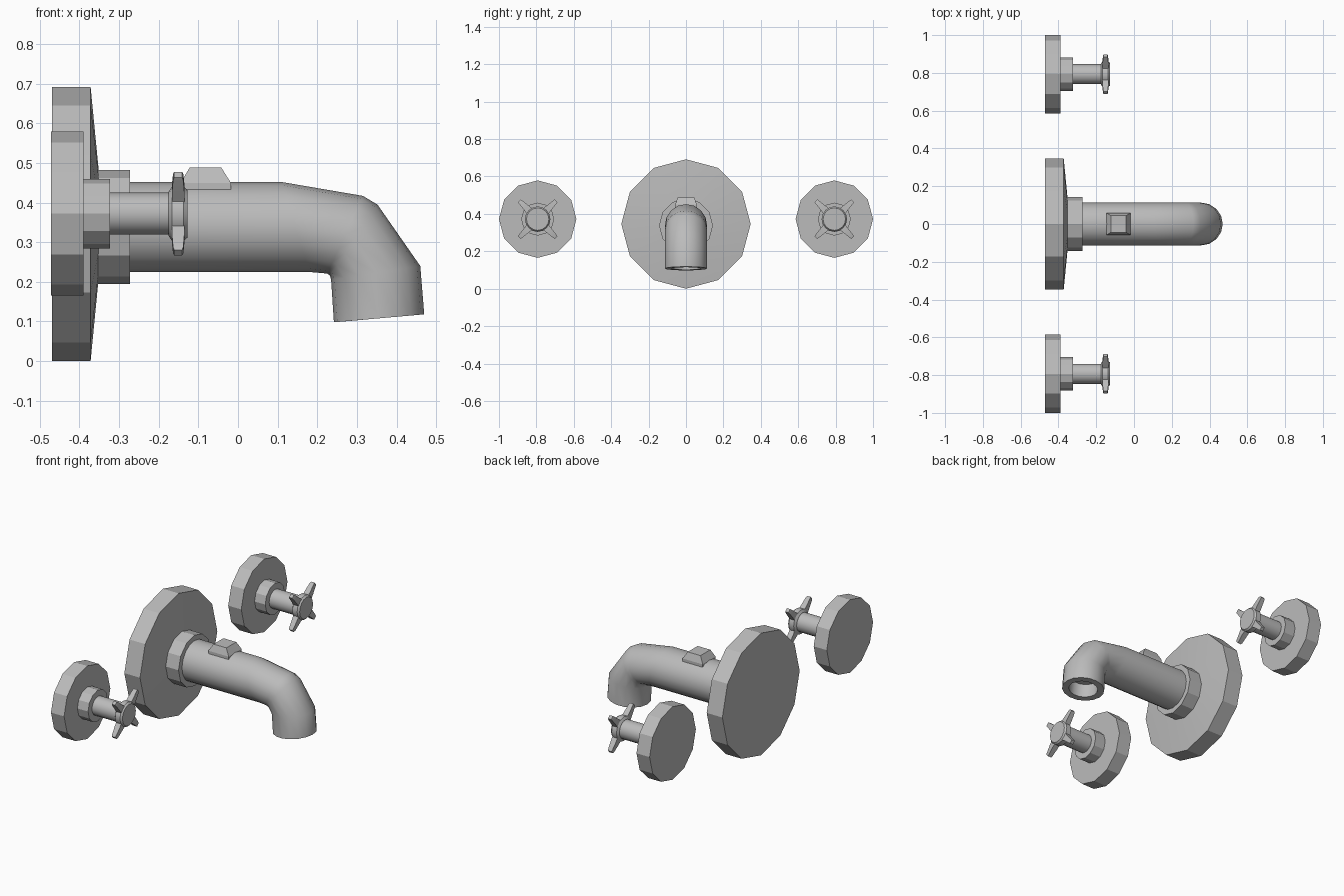
import bpy
import bmesh
from math import sin, cos, pi, radians
from mathutils import Vector, Matrix

cube = bpy.data.objects.get("Cube")
if cube:
    bpy.data.objects.remove(cube, do_unlink=True)

COLOUR = (0.5, 0.5, 0.5, 1)
metal = bpy.data.materials.new("grey metal")
metal.use_nodes = True
metal.diffuse_color = COLOUR
metal.node_tree.nodes["Principled BSDF"].inputs["Base Color"].default_value = COLOUR


def finish(name, bm, smooth):
    bmesh.ops.recalc_face_normals(bm, faces=bm.faces)
    mesh = bpy.data.meshes.new(name)
    bm.to_mesh(mesh)
    bm.free()
    mesh.materials.append(metal)
    obj = bpy.data.objects.new(name, mesh)
    bpy.context.collection.objects.link(obj)
    bpy.ops.object.select_all(action="DESELECT")
    obj.select_set(True)
    bpy.context.view_layer.objects.active = obj
    bpy.ops.object.shade_smooth_by_angle(angle=radians(smooth))


def loft(bm, rings):
    """Skin a list of point rings and cap both ends."""
    rows = [[bm.verts.new(p) for p in ring] for ring in rings]
    n = len(rows[0])
    for a, b in zip(rows, rows[1:]):
        for i in range(n):
            j = (i + 1) % n
            bm.faces.new((a[i], a[j], b[j], b[i]))
    bm.faces.new(rows[0])
    bm.faces.new(rows[-1])


def turned(name, profile, y, z, sides, smooth):
    """Lathe an (x, radius) profile around an axis along x."""
    bm = bmesh.new()
    loft(bm, [[(x, y + r * sin(2 * pi * i / sides), z + r * cos(2 * pi * i / sides))
               for i in range(sides)] for x, r in profile])
    finish(name, bm, smooth)


def rectangle(x0, x1, w, z):
    return [(x0, -w, z), (x1, -w, z), (x1, w, z), (x0, w, z)]


# Spout wall plate and collar
turned("spout_plate", [(-0.47, 0.346), (-0.372, 0.346), (-0.35, 0.12)], 0, 0.346, 12, 20)
turned("spout_collar", [(-0.36, 0.144), (-0.272, 0.144)], 0, 0.338, 12, 20)

# Bent spout: each section is given by its outer and inner point and half width
sections = [
    ((-0.3, 0.452), (-0.3, 0.225), 0.113),
    ((0.11, 0.452), (0.18, 0.225), 0.113),
    ((0.315, 0.417), (0.225, 0.221), 0.113),
    ((0.352, 0.395), (0.232, 0.216), 0.113),
    ((0.46, 0.24), (0.235, 0.205), 0.113),
    ((0.47, 0.118), (0.242, 0.098), 0.113),
    ((0.434, 0.115), (0.278, 0.101), 0.077),
    ((0.428, 0.195), (0.27, 0.181), 0.077),
]
rings = []
for outer, inner, width in sections:
    top, low = Vector((outer[0], 0, outer[1])), Vector((inner[0], 0, inner[1]))
    mid, half = (top + low) / 2, (top - low) / 2
    rings.append([mid + half * cos(2 * pi * i / 16) + Vector((0, width * sin(2 * pi * i / 16), 0))
                  for i in range(16)])
bm = bmesh.new()
loft(bm, rings)
finish("spout", bm, 40)

# Tapered button on top of the spout
bm = bmesh.new()
loft(bm, [rectangle(-0.145, -0.018, 0.058, 0.42),
          rectangle(-0.145, -0.018, 0.058, 0.45),
          rectangle(-0.122, -0.042, 0.044, 0.488)])
finish("spout_button", bm, 20)

# Two cross handles, one on each side of the spout
for side, y in (("left", 0.793), ("right", -0.793)):
    z = 0.372
    turned(side + "_handle_plate", [(-0.472, 0.207), (-0.39, 0.207)], y, z, 12, 20)
    turned(side + "_handle_collar", [(-0.4, 0.088), (-0.323, 0.088)], y, z, 12, 20)
    turned(side + "_handle_stem", [(-0.33, 0.053), (-0.165, 0.053)], y, z, 16, 30)
    turned(side + "_handle_hub", [(-0.175, 0.056), (-0.167, 0.068), (-0.137, 0.068),
                                  (-0.127, 0.06)], y, z, 16, 30)
    bm = bmesh.new()
    for k in range(4):
        place = Matrix.Translation((-0.151, y, z)) @ Matrix.Rotation(pi / 4 + k * pi / 2, 4, "X")
        loft(bm, [[place @ Vector((sx * d, sy * w, r)) for sx, sy in ((-1, -1), (1, -1), (1, 1), (-1, 1))]
                  for r, w, d in ((0.04, 0.024, 0.016), (0.085, 0.017, 0.016),
                                  (0.13, 0.012, 0.013), (0.139, 0.01, 0.01))])
    finish(side + "_handle_arms", bm, 20)
